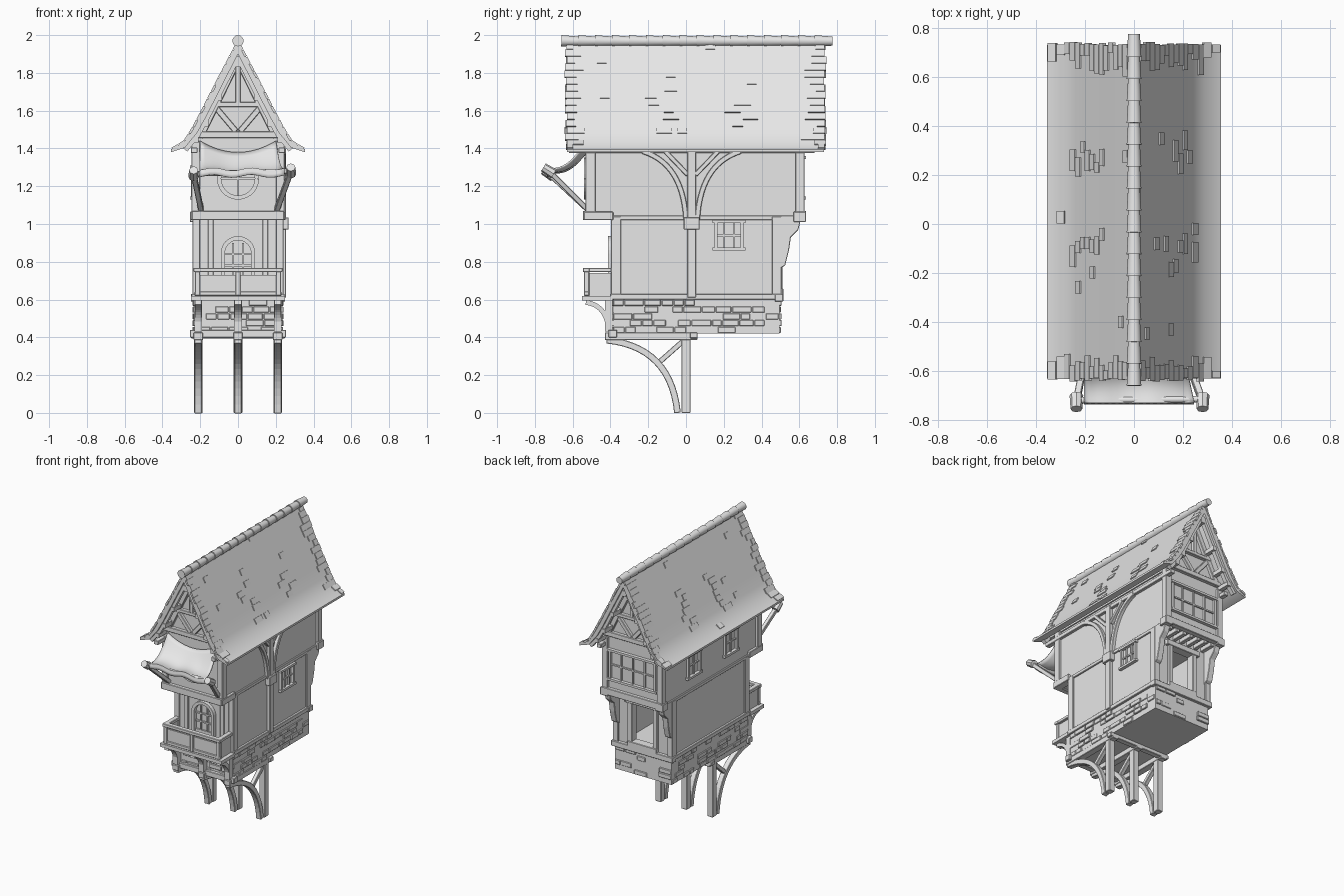
import bpy, bmesh, math, random
from mathutils import Vector, Matrix

random.seed(4)
rnd = random.uniform
cube = bpy.data.objects.get("Cube")
if cube:
    bpy.data.objects.remove(cube, do_unlink=True)

mat = bpy.data.materials.new("plain_grey")
mat.use_nodes = True
GREY = (0.8, 0.8, 0.8, 1)
mat.diffuse_color = GREY
mat.node_tree.nodes["Principled BSDF"].inputs["Base Color"].default_value = GREY

parts = {}
X, Y, Z = Vector((1, 0, 0)), Vector((0, 1, 0)), Vector((0, 0, 1))


def mesh(name):
    return parts.setdefault(name, bmesh.new()) if name not in parts else parts[name]


def box(name, x0, x1, y0, y1, z0, z1):
    m = Matrix.Translation(((x0 + x1) / 2, (y0 + y1) / 2, (z0 + z1) / 2))
    size = Matrix.Diagonal((x1 - x0, y1 - y0, z1 - z0, 1))
    bmesh.ops.create_cube(mesh(name), size=1, matrix=m @ size)


def beam(name, p, q, w, d, ref=X):
    """Straight timber from p to q: d thick along ref, w across it."""
    p, q = Vector(p), Vector(q)
    along = (q - p).normalized()
    side = along.cross(ref).normalized()
    deep = side.cross(along)
    m = Matrix((side * w, deep * d, q - p)).transposed().to_4x4()
    bmesh.ops.create_cube(mesh(name), size=1, matrix=Matrix.Translation((p + q) / 2) @ m)


def rod(name, p, q, r0, r1, sides=12):
    p, q = Vector(p), Vector(q)
    m = Matrix.Translation((p + q) / 2) @ (q - p).to_track_quat('Z', 'Y').to_matrix().to_4x4()
    bmesh.ops.create_cone(mesh(name), cap_ends=True, segments=sides, radius1=r0,
                          radius2=r1, depth=(q - p).length, matrix=m)


def place(axis, t, u, v):
    return (t, u, v) if axis == 'x' else (u, t, v)


def prism(name, pts, axis, a, b):
    bm = mesh(name)
    ends = [[bm.verts.new(place(axis, t, *p)) for p in pts] for t in (a, b)]
    bm.faces.new(ends[0])
    bm.faces.new(ends[1][::-1])
    for i in range(len(pts)):
        bm.faces.new([ends[0][i - 1], ends[1][i - 1], ends[1][i], ends[0][i]])


def ribbon(name, pts, w, axis, a, b):
    """Curved timber following 2D points, w wide, running from a to b along axis."""
    bm, rings = mesh(name), []
    pts = [Vector(p) for p in pts]
    for i, p in enumerate(pts):
        t = (pts[min(i + 1, len(pts) - 1)] - pts[max(i - 1, 0)]).normalized()
        n = Vector((-t.y, t.x)) * w / 2
        rings.append([bm.verts.new(place(axis, s, *c))
                      for s, c in ((a, p - n), (a, p + n), (b, p + n), (b, p - n))])
    for r, s in zip(rings, rings[1:]):
        for k in range(4):
            bm.faces.new([r[k - 1], r[k], s[k], s[k - 1]])
    bm.faces.new(rings[0])
    bm.faces.new(rings[-1][::-1])


def bend(p, c, q, n=10):
    p, c, q = Vector(p), Vector(c), Vector(q)
    return [p * (1 - t) ** 2 + c * 2 * t * (1 - t) + q * t * t for t in (i / n for i in range(n + 1))]


def arc(cx, cz, r, a0, a1, n=16):
    angles = [math.radians(a0 + (a1 - a0) * i / n) for i in range(n + 1)]
    return [(cx + r * math.cos(a), cz + r * math.sin(a)) for a in angles]


def window(name, axis, wall, out, u0, u1, z0, z1, cols, rows):
    """Framed window with glazing bars standing out from a wall."""
    def bar(ua, ub, za, zb, depth):
        lo, hi = sorted((wall - out * 0.01, wall + out * depth))
        box(name, *((lo, hi, ua, ub) if axis == 'x' else (ua, ub, lo, hi)), za, zb)
    f = 0.016
    for z in (z0, z1 - f):
        bar(u0 - 0.01, u1 + 0.01, z, z + f, 0.024)
    for u in (u0, u1 - f):
        bar(u, u + f, z0, z1, 0.018)
    for i in range(1, cols):
        u = u0 + (u1 - u0) * i / cols
        bar(u - 0.005, u + 0.005, z0, z1, 0.011)
    for i in range(1, rows):
        z = z0 + (z1 - z0) * i / rows
        bar(u0, u1, z - 0.005, z + 0.005, 0.01)


# Legs, curved braces and floor bearers
for x in (-0.21, 0, 0.21):
    box("legs", x - 0.023, x + 0.023, -0.023, 0.023, 0, 0.4)
    ribbon("leg_braces", bend((-0.045, 0), (-0.08, 0.35), (-0.42, 0.385), 14), 0.035, 'x', x - 0.02, x + 0.02)
    beam("leg_braces", (x, -0.14, 0.27), (x, -0.01, 0.385), 0.028, 0.03)
    box("floor_bearers", x - 0.025, x + 0.025, -0.43, 0.06, 0.385, 0.425)
    ribbon("balcony_brackets", bend((-0.41, 0.44), (-0.42, 0.57), (-0.53, 0.585)), 0.025, 'x', x - 0.018, x + 0.018)
    box("balcony_brackets", x - 0.02, x + 0.02, -0.43, -0.39, 0.43, 0.6)
box("floor_bearers", -0.255, 0.255, -0.41, -0.365, 0.4, 0.44)
box("floor_bearers", -0.25, 0.25, 0.02, 0.06, 0.395, 0.425)

# Stone base with raised stones
box("stone_base", -0.23, 0.23, -0.385, 0.495, 0.42, 0.61)
for row in range(5):
    z = 0.423 + row * 0.036
    for axis, wall, out, a, b in (('x', 0.23, 1, -0.385, 0.495), ('x', -0.23, -1, -0.385, 0.495),
                                  ('y', -0.385, -1, -0.23, 0.23), ('y', 0.495, 1, -0.23, 0.23)):
        u = a
        while u < b - 0.02:
            v = min(u + rnd(0.05, 0.11), b)
            if random.random() < 0.6:
                lo, hi = sorted((wall - out * 0.01, wall + out * rnd(0.005, 0.012)))
                box("base_stones", *((lo, hi, u, v - 0.005) if axis == 'x' else (u, v - 0.005, lo, hi)), z, z + 0.032)
            u = v

# Hollow middle storey with an open doorway at the back
for s in (-1, 1):
    xs = sorted((s * 0.23, s * 0.2))
    box("middle_walls", *xs, -0.385, 0.49, 0.6, 1.04)
    box("middle_walls", *sorted((s * 0.23, s * 0.09)), 0.46, 0.49, 0.6, 1.04)
    box("door_frame", *sorted((s * 0.085, s * 0.12)), 0.45, 0.51, 0.62, 0.98)
    box("middle_frame", *sorted((s * 0.2, s * 0.242)), 0.455, 0.505, 0.6, 1.04)
    box("middle_frame", *sorted((s * 0.2, s * 0.242)), -0.397, -0.345, 0.6, 1.04)
    box("middle_frame", *sorted((s * 0.22, s * 0.246)), -0.4, 0.51, 0.6, 0.63)
    box("middle_frame", *sorted((s * 0.13, s * 0.16)), -0.395, -0.37, 0.63, 1.03)
box("middle_walls", -0.22, 0.22, -0.385, -0.355, 0.6, 1.04)
box("middle_walls", -0.1, 0.1, 0.46, 0.49, 0.95, 1.04)
box("door_frame", -0.14, 0.14, 0.45, 0.515, 0.94, 0.98)
box("door_frame", -0.12, 0.12, 0.45, 0.515, 0.62, 0.66)
box("middle_frame", -0.25, 0.25, 0.47, 0.515, 0.59, 0.63)

# Arched balcony door with glazing bars
ribbon("arched_door", [(0.08, 0.62)] + arc(0, 0.845, 0.08, 0, 180) + [(-0.08, 0.62)], 0.022, 'y', -0.412, -0.37)
box("arched_door", -0.07, 0.07, -0.397, -0.38, 0.62, 0.72)
for x in (-0.027, 0.027):
    box("arched_door", x - 0.005, x + 0.005, -0.398, -0.38, 0.7, 0.9)
for z in (0.78, 0.84):
    box("arched_door", -0.075, 0.075, -0.397, -0.38, z - 0.005, z + 0.005)

# Balcony
box("balcony_floor", -0.25, 0.25, -0.55, -0.39, 0.595, 0.62)
box("balcony_rail", -0.235, 0.235, -0.545, -0.51, 0.745, 0.768)
box("balcony_panels", -0.21, 0.21, -0.53, -0.518, 0.635, 0.73)
box("balcony_rail", -0.23, 0.23, -0.537, -0.512, 0.62, 0.643)
for x in (-0.215, 0, 0.215):
    box("balcony_rail", x - 0.013, x + 0.013, -0.54, -0.512, 0.62, 0.75)
for x in (-0.215, 0.215):
    box("balcony_rail", x - 0.018, x + 0.018, -0.545, -0.39, 0.745, 0.768)
    box("balcony_panels", x - 0.006, x + 0.006, -0.52, -0.39, 0.62, 0.74)

# Upper storey running up into both gables
prism("upper_walls", [(-0.23, 1.03), (0.23, 1.03), (0.23, 1.44), (0, 1.91), (-0.23, 1.44)], 'y', -0.52, 0.61)
for s in (-1, 1):
    outer = sorted((s * 0.2, s * 0.247))
    box("upper_frame", *outer, -0.532, -0.48, 1.04, 1.44)
    box("upper_frame", *outer, 0.58, 0.628, 1.04, 1.44)
    box("upper_frame", *sorted((s * 0.215, s * 0.24)), -0.52, 0.62, 1.02, 1.045)
    box("upper_frame", *sorted((s * 0.215, s * 0.25)), -0.62, 0.68, 1.375, 1.405)
    box("upper_frame", *sorted((s * 0.195, s * 0.25)), -0.54, -0.385, 1.02, 1.065)
    box("upper_frame", *sorted((s * 0.195, s * 0.255)), 0.57, 0.635, 1.01, 1.065)
    prism("back_corbels", [(0.49, 1.03), (0.61, 1.03), (0.595, 0.97), (0.555, 0.93), (0.545, 0.86), (0.525, 0.78),
                           (0.49, 0.76)], 'x', *sorted((s * 0.195, s * 0.24)))
for y in (-0.525, 0.615):
    o = -0.02 if y < 0 else 0.02
    y0, y1 = sorted((y - o, y + o))
    box("upper_frame", -0.245, 0.245, y0, y1, 1.02, 1.07)
    box("gable_timbers", -0.23, 0.23, y0, y1, 1.455, 1.49)
    box("gable_timbers", -0.14, 0.14, y0, y1, 1.62, 1.645)
    for s in (-1, 1):
        beam("gable_timbers", (s * 0.01, y, 1.49), (s * 0.12, y, 1.62), 0.03, 0.032, Y)
        beam("gable_timbers", (s * 0.2, y, 1.46), (s * 0.005, y, 1.86), 0.035, 0.036, Y)
    box("gable_timbers", -0.013, 0.013, y0, y1, 1.64, 1.87)
for i in range(7):
    x = -0.18 + i * 0.06
    box("floor_joists", x - 0.014, x + 0.014, 0.47, 0.6, 1.0, 1.035)

# Windows
window("side_window", 'x', 0.23, 1, 0.15, 0.305, 0.86, 1.02, 3, 2)
for y in (-0.18, 0.25):
    window("far_side_windows", 'x', -0.23, -1, y - 0.075, y + 0.075, 1.13, 1.31, 2, 2)
window("back_window", 'y', 0.61, 1, -0.19, 0.19, 1.13, 1.36, 4, 2)
ribbon("round_window", arc(0, 1.24, 0.1, 0, 360, 28), 0.022, 'y', -0.54, -0.51)
box("round_window", -0.006, 0.006, -0.532, -0.51, 1.14, 1.34)
box("round_window", -0.1, 0.1, -0.53, -0.51, 1.235, 1.245)

# Post with sweeping braces on one side
box("side_post", 0.22, 0.255, 0.008, 0.052, 0.61, 1.4)
box("side_post", 0.22, 0.268, -0.012, 0.072, 0.97, 1.035)
for s in (-1, 1):
    ribbon("side_braces", bend((0.03 + s * 0.03, 1.02), (0.03 + s * 0.045, 1.32), (0.03 + s * 0.26, 1.385), 14),
           0.027, 'x', 0.22, 0.254)
    beam("side_braces", (0.235, 0.03 + s * 0.02, 1.26), (0.235, 0.03 + s * 0.14, 1.385), 0.024, 0.036)

# Flared roof slab
slope = [(0, 1.965), (0.1, 1.775), (0.2, 1.58), (0.24, 1.505), (0.285, 1.435), (0.355, 1.395)]
under = [(0.355, 1.38), (0.28, 1.405), (0.215, 1.485), (0.17, 1.565), (0, 1.9)]
for s in (-1, 1):
    prism("roof", [(s * x, z) for x, z in slope + under], 'y', -0.63, 0.73)


def slope_at(d):
    for p, q in zip(slope, slope[1:]):
        p, q = Vector(p), Vector(q)
        length = (q - p).length
        if d <= length:
            return p + (q - p) * d / length
        d -= length
    return Vector(slope[-1])


# Shingles: ragged rows at both ends and loose clusters between
ROW = 0.042
for s in (-1, 1):
    for row in range(16):
        a, b = slope_at(row * ROW + 0.008), slope_at((row + 1) * ROW + 0.004)
        spans = [(-0.635 + rnd(-0.008, 0.006), -0.6 + rnd(0, 0.07)), (0.7 - rnd(0, 0.1), 0.735 + rnd(-0.006, 0.008))]
        for c in (-0.14, 0.27):
            if 5 < row < 13 and random.random() < 0.8:
                y = c + rnd(-0.08, 0.04)
                spans.append((y, y + rnd(0.04, 0.09)))
        if random.random() < 0.45:
            y = rnd(-0.5, 0.55)
            spans.append((y, y + 0.05))
        for y0, y1 in spans:
            y = (y0 + y1) / 2
            beam("roof_shingles", (s * a.x, y, a.y), (s * b.x, y, b.y), 0.013, y1 - y0, Y)

# Ridge tiles, bargeboards and purlins
for i in range(16):
    y = -0.66 + i * 0.0894
    rod("ridge_tiles", (0, y, 1.97), (0, y + 0.094, 1.968), 0.03, 0.024)
for s in (-1, 1):
    for y in (-0.6, 0.7):
        ribbon("bargeboards", [(s * x, z - 0.012) for x, z in under[1:]], 0.03, 'y', y - 0.015, y + 0.015)
    for x, z in ((0.1, 1.67), (0.17, 1.53), (0.225, 1.445)):
        box("purlins", s * x - 0.015, s * x + 0.015, -0.62, 0.72, z - 0.015, z + 0.015)
box("purlins", -0.018, 0.018, -0.62, 0.72, 1.83, 1.87)

# Awning poles
rod("awning_pole", (-0.24, -0.72, 1.265), (0.29, -0.715, 1.28), 0.014, 0.014)
for x0, x1, z in ((-0.195, -0.235, 1.265), (0.205, 0.28, 1.28)):
    beam("awning_arms", (x0, -0.52, 1.075), (x1, -0.725, z), 0.028, 0.028)
    rod("awning_knobs", (x1, -0.755, z + 0.02), (x1, -0.7, z - 0.015), 0.024, 0.028, 8)

# Sagging cloth with a short hanging edge
cloth, grid = mesh("awning_cloth"), []
for j in range(13):
    v = min(j / 10, 1)
    drop = max(j - 10, 0) * 0.018
    line = []
    for i in range(17):
        u = i / 8 - 1
        z = 1.44 - 0.06 * (1 - u * u) * (1 - v) - 0.15 * v - 0.045 * math.sin(math.pi * v)
        z += 0.008 * v * math.sin(u * 7) - drop
        line.append(cloth.verts.new((0.02 * v + u * (0.2 + 0.025 * v), -0.53 - 0.2 * v - drop * 0.2, z)))
    grid.append(line)
for r, s in zip(grid, grid[1:]):
    for i in range(16):
        cloth.faces.new([r[i], r[i + 1], s[i + 1], s[i]])

# Turn every part into an object
TIMBER = ("legs", "frame", "brace", "bearers", "rail", "stones", "timbers", "arms", "post", "joists", "corbels")
for name, bm in parts.items():
    bmesh.ops.recalc_face_normals(bm, faces=bm.faces)
    data = bpy.data.meshes.new(name)
    bm.to_mesh(data)
    bm.free()
    data.materials.append(mat)
    ob = bpy.data.objects.new(name, data)
    bpy.context.collection.objects.link(ob)
    if any(word in name for word in TIMBER):
        bev = ob.modifiers.new("worn_edges", 'BEVEL')
        bev.width, bev.segments = 0.003, 1
    if name == "awning_cloth":
        ob.modifiers.new("thickness", 'SOLIDIFY').thickness = 0.008
    if name in ("roof", "awning_cloth", "ridge_tiles", "awning_pole"):
        bpy.ops.object.select_all(action='DESELECT')
        ob.select_set(True)
        bpy.context.view_layer.objects.active = ob
        bpy.ops.object.shade_smooth_by_angle(angle=math.radians(35))
